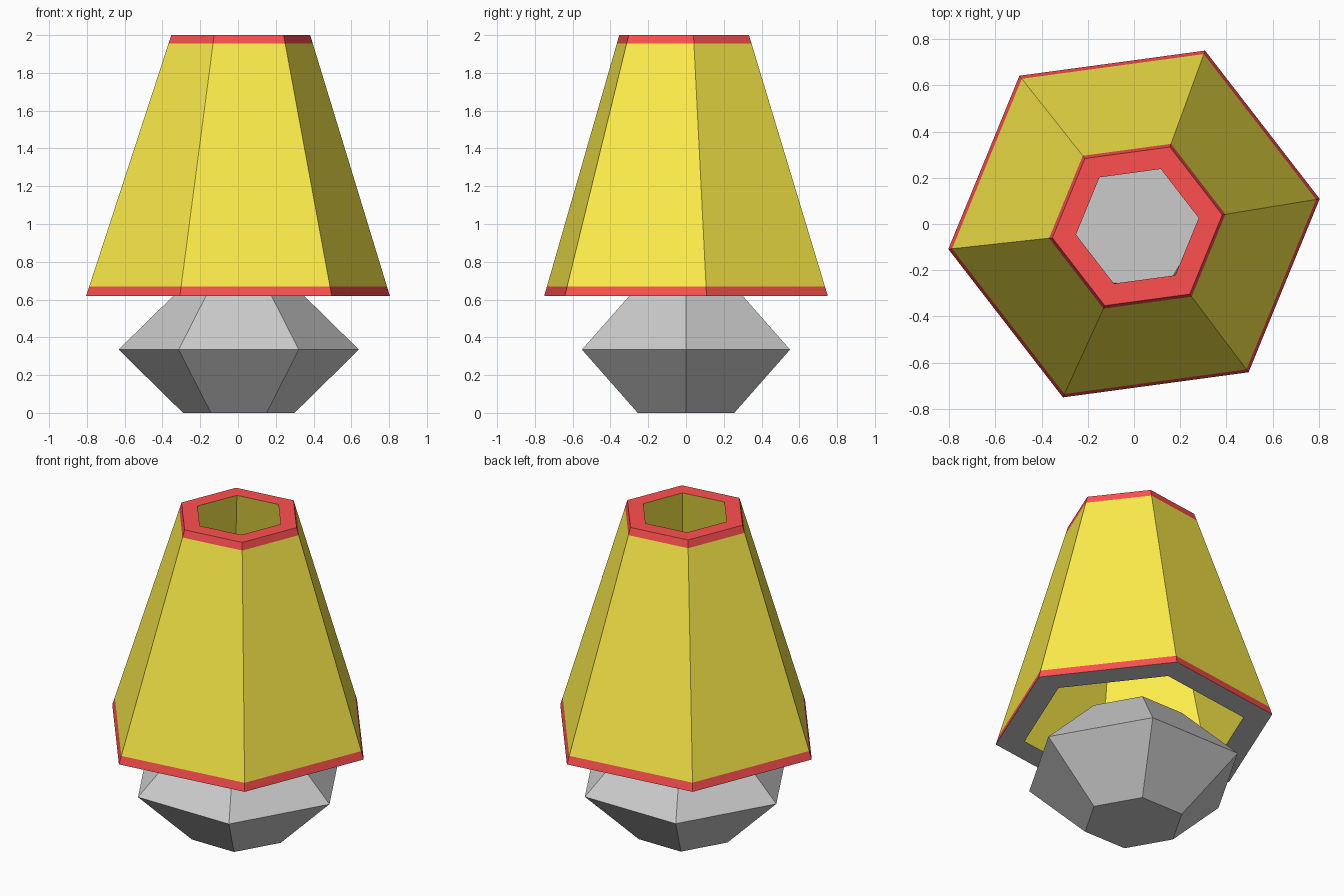
import bpy, bmesh
from math import sin, cos, radians, tau

if "Cube" in bpy.data.objects:
    bpy.data.objects.remove(bpy.data.objects["Cube"])

SIDES = 6


def material(name, color):
    mat = bpy.data.materials.new(name)
    mat.diffuse_color = color
    mat.use_nodes = True
    mat.node_tree.nodes["Principled BSDF"].inputs["Base Color"].default_value = mat.diffuse_color
    return mat


def loft(name, rings, turn, slots=None, mats=(), closed=False):
    """Bridge hexagonal rings (cx, cy, radius, z); either cap the ends or close the loop."""
    bm = bmesh.new()
    loops = [[bm.verts.new((cx + r * cos(turn + tau * i / SIDES),
                            cy + r * sin(turn + tau * i / SIDES), z))
              for i in range(SIDES)] for cx, cy, r, z in rings]
    pairs = list(zip(loops, loops[1:] + loops[:1]))
    if not closed:
        pairs.pop()
        bm.faces.new(loops[0][::-1])
        bm.faces.new(loops[-1])
    for k, (a, b) in enumerate(pairs):
        for i in range(SIDES):
            j = (i + 1) % SIDES
            face = bm.faces.new((a[i], a[j], b[j], b[i]))
            face.material_index = slots[k] if slots else 0
    bmesh.ops.recalc_face_normals(bm, faces=bm.faces[:])
    mesh = bpy.data.meshes.new(name)
    bm.to_mesh(mesh)
    bm.free()
    for mat in mats:
        mesh.materials.append(mat)
    obj = bpy.data.objects.new(name, mesh)
    bpy.context.collection.objects.link(obj)
    return obj


yellow = material("yellow", (1.0, 0.86, 0.07, 1))
red = material("red", (1.0, 0.08, 0.08, 1))
plain = material("plain_grey", (0.8, 0.8, 0.8, 1))

# Faceted base: two mirrored hexagonal frustums
loft("lamp_base", [(0.004, 0, 0.295, 0), (0.004, 0, 0.636, 0.335),
                   (0.004, 0, 0.295, 0.67)], 0)

# Hollow tapered shade, with red bands at its bottom and top
BOTTOM, TOP = 0.62, 2.0


def shade_ring(z, r_bottom, r_top):
    t = (z - BOTTOM) / (TOP - BOTTOM)
    return (0.0145 * t, -0.01 * t, r_bottom + (r_top - r_bottom) * t, z)


outer = [shade_ring(z, 0.811, 0.371) for z in (BOTTOM, 0.67, 1.955, TOP)]
inner = [shade_ring(z, 0.643, 0.268) for z in (TOP, BOTTOM)]
# faces in order: lower band, wall, upper band, top rim, inner wall, bottom rim
loft("lamp_shade", outer + inner, radians(7.7), [1, 0, 1, 1, 0, 2],
     (yellow, red, plain), closed=True)
